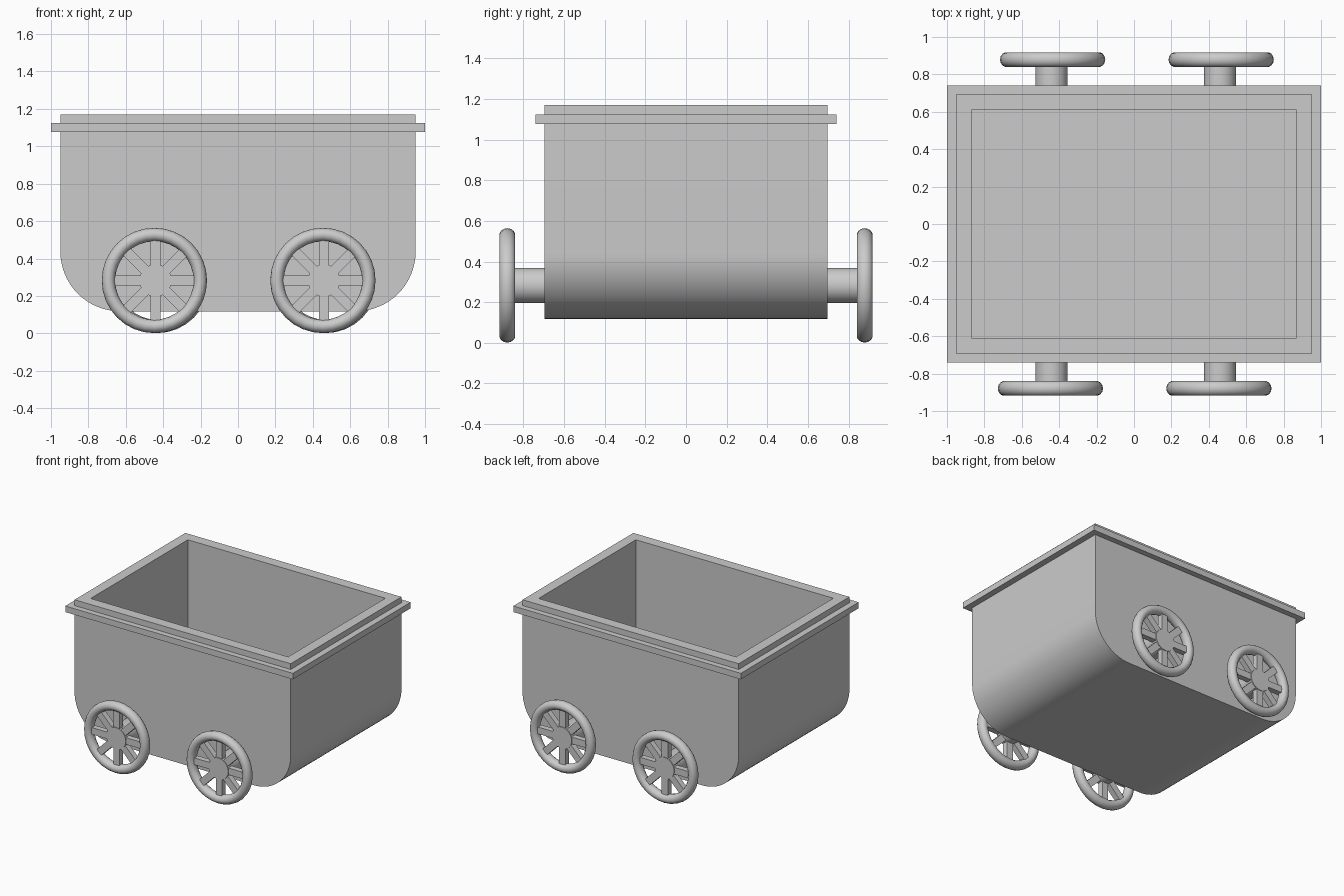
import bpy, bmesh
from math import sin, cos, pi, radians
from mathutils import Matrix

if "Cube" in bpy.data.objects:
    bpy.data.objects.remove(bpy.data.objects["Cube"])


def make(name, bm, smooth=False):
    bmesh.ops.recalc_face_normals(bm, faces=bm.faces)
    me = bpy.data.meshes.new(name)
    bm.to_mesh(me)
    bm.free()
    ob = bpy.data.objects.new(name, me)
    bpy.context.collection.objects.link(ob)
    if smooth:
        bpy.ops.object.select_all(action='DESELECT')
        ob.select_set(True)
        bpy.context.view_layer.objects.active = ob
        bpy.ops.object.shade_smooth_by_angle(angle=radians(30))
    return ob


def rect(bm, x, y, z):
    return [bm.verts.new((sx * x, sy * y, z)) for sx, sy in ((-1, -1), (1, -1), (1, 1), (-1, 1))]


def bridge(bm, a, b):
    for i in range(4):
        j = (i + 1) % 4
        bm.faces.new((a[i], a[j], b[j], b[i]))


# Tub: rounded-bottom profile extruded along y, open top with a flat lip and inner cavity
HX, HY, Z0, Z1, R, FLOOR = 0.95, 0.695, 0.118, 1.17, 0.32, 0.40
N = 16
right = [(HX - R + R * sin(i / N * pi / 2), Z0 + R - R * cos(i / N * pi / 2)) for i in range(N + 1)]
right.append((HX, Z1))
profile = right + [(-x, z) for x, z in reversed(right)]
bm = bmesh.new()
front = [bm.verts.new((x, -HY, z)) for x, z in profile]
back = [bm.verts.new((x, HY, z)) for x, z in profile]
bm.faces.new(front)
bm.faces.new(back)
n = len(profile)
for i in range(n):
    if i != N + 1:  # leave the top open
        j = (i + 1) % n
        bm.faces.new((front[i], front[j], back[j], back[i]))
outer = [front[N + 2], front[N + 1], back[N + 1], back[N + 2]]
lip, floor = rect(bm, 0.868, 0.61, Z1), rect(bm, 0.868, 0.61, FLOOR)
bridge(bm, outer, lip)
bridge(bm, lip, floor)
bm.faces.new(floor)
make("tub", bm, True)

# Rim band around the tub
bm = bmesh.new()
rings = [rect(bm, *p) for p in ((1.0, 0.74, 1.076), (1.0, 0.74, 1.124), (0.92, 0.66, 1.124), (0.92, 0.66, 1.076))]
for a, b in zip(rings, rings[1:] + rings[:1]):
    bridge(bm, a, b)
make("rim_band", bm)


def tyre(name, x, y, z, major=0.2455, minor=0.036, segs=32, sides=14):
    bm = bmesh.new()
    grid = []
    for i in range(segs):
        a, ring = 2 * pi * i / segs, []
        for j in range(sides):
            b = 2 * pi * j / sides
            r = major + minor * cos(b)
            ring.append(bm.verts.new((x + r * cos(a), y + 0.04 * sin(b), z + r * sin(a))))
        grid.append(ring)
    for i in range(segs):
        for j in range(sides):
            k, m = (i + 1) % segs, (j + 1) % sides
            bm.faces.new((grid[i][j], grid[k][j], grid[k][m], grid[i][m]))
    make(name, bm, True)


def spokes(name, x, y, z):
    bm = bmesh.new()
    for i in range(8):
        m = (Matrix.Translation((x, y, z)) @ Matrix.Rotation(i * pi / 4, 4, 'Y')
             @ Matrix.Translation((0.14, 0, 0)) @ Matrix.Diagonal((0.18, 0.045, 0.054, 1)))
        bmesh.ops.create_cube(bm, size=1, matrix=m)
    make(name, bm)


# Axles with hubs, and a spoked wheel at each end
WZ = 0.2825
for end, ax in (("left", -0.441), ("right", 0.46)):
    bm = bmesh.new()
    bmesh.ops.create_cone(bm, cap_ends=True, segments=32, radius1=0.086, radius2=0.086, depth=1.804,
                          matrix=Matrix.Translation((ax, 0, WZ)) @ Matrix.Rotation(pi / 2, 4, 'X'))
    make(end + "_axle", bm, True)
    for side_name, s in (("front", -1), ("back", 1)):
        tyre(f"{side_name}_{end}_wheel_ring", ax + 0.006 * s, 0.879 * s, WZ)
        spokes(f"{side_name}_{end}_wheel_spokes", ax, 0.874 * s, WZ)
